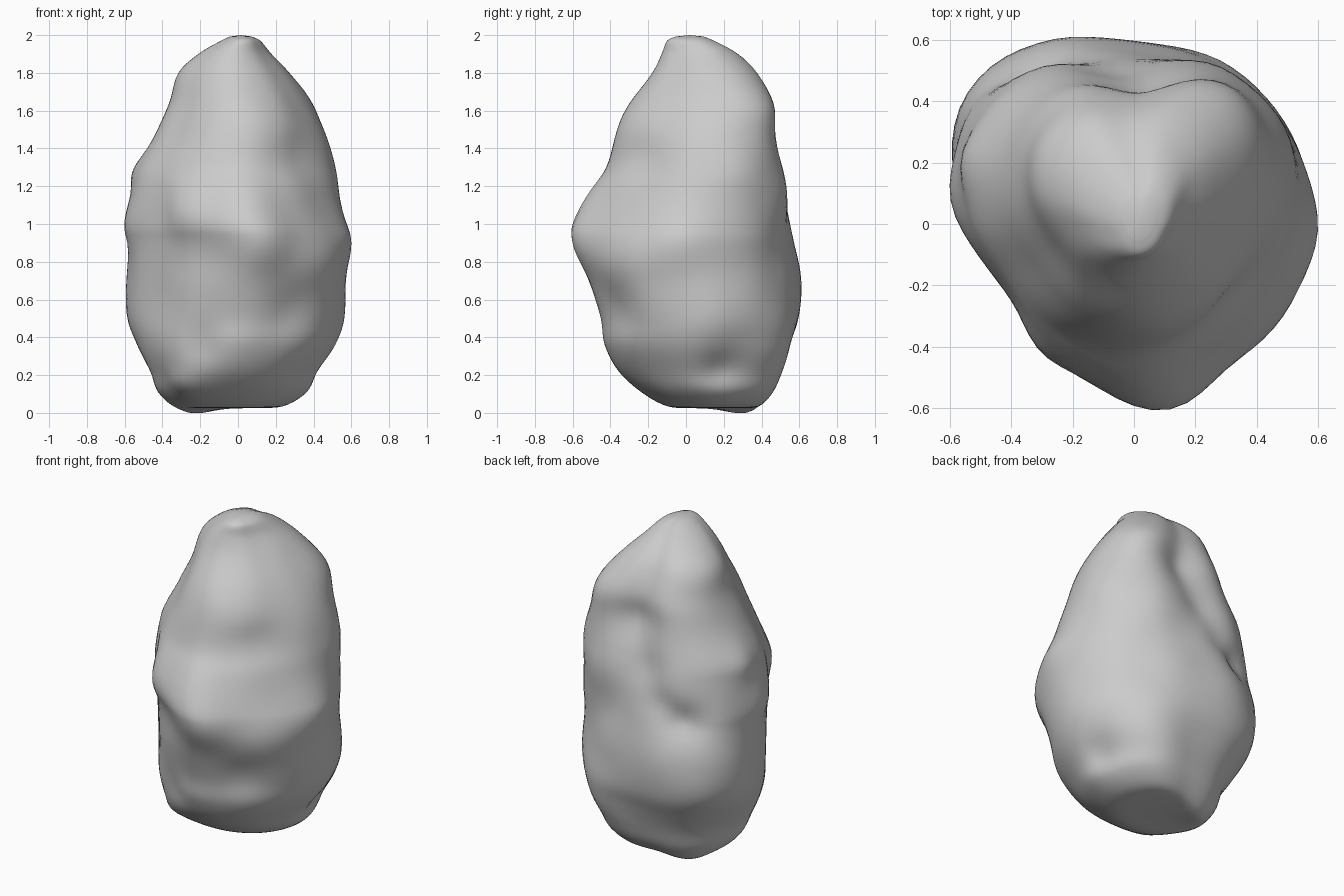
import bpy, bmesh, math
from mathutils import Vector, noise

cube = bpy.data.objects.get("Cube")
if cube:
    bpy.data.objects.remove(cube, do_unlink=True)

SEGMENTS, STEPS = 72, 5

# Boulder girth by height: z, right edge, left edge, front edge, back edge
LEVELS = [
    (.025, -.2, .06, .04, .28), (.035, -.33, .24, -.1, .38), (.11, -.42, .37, -.24, .46),
    (.22, -.46, .43, -.36, .51), (.36, -.53, .52, -.43, .56), (.5, -.58, .56, -.45, .6),
    (.7, -.58, .56, -.49, .6), (.9, -.58, .57, -.5, .57), (1, -.58, .56, -.5, .56),
    (1.18, -.56, .54, -.46, .54), (1.3, -.53, .515, -.41, .515), (1.48, -.43, .46, -.36, .47),
    (1.64, -.36, .38, -.29, .45), (1.8, -.31, .27, -.18, .38), (1.9, -.21, .18, -.13, .28),
    (1.97, -.09, .12, -.1, .15), (1.993, -.04, .07, -.05, .09),
]

# Cross-section radii, every thirty degrees from +x
BASE = [1, 1.03, 1.1, .97, 1, 1, .98, .95, 1, .98, .95, .95]
LOWER = [1, 1, .97, .98, 1.08, 1.13, .99, .86, .88, .95, .95, .97]
UPPER = [.97, 1.09, 1.08, .92, 1.06, 1.08, 1, .9, .94, .97, .94, .89]

# Hollows and lumps: centre, radius, push outward
DENTS = [
    # Slanting ridge around the front and left
    ((.1, -.5, .91), .17, .105), ((.05, -.48, 1.12), .15, .045), ((.4, -.32, .8), .2, .05),
    ((.57, -.04, .9), .16, .04), ((-.25, -.38, 1.07), .14, .045), ((-.1, -.46, 1), .13, .025),
    ((-.58, .08, 1), .13, .025), ((-.52, .2, 1.27), .1, .025),
    # Hollows under the ridge and the front foot
    ((.3, -.36, .58), .14, -.03), ((-.2, -.38, .37), .12, -.03), ((-.3, -.24, .12), .1, .03),
    # Back groove climbing to a channel, with swellings beside it
    ((-.33, .49, .96), .1, -.06), ((-.2, .52, 1.05), .1, -.03), ((-.1, .52, 1.22), .12, -.03),
    ((.05, .46, 1.5), .13, -.035), ((-.42, .46, .66), .28, .035), ((-.32, .36, 1.5), .2, .02),
    # Back left shoulder and the hollow near the ground
    ((.3, .38, 1.62), .18, .04), ((.43, .2, .24), .11, -.035),
    # Upper front crease
    ((.27, -.22, 1.34), .13, -.02), ((.06, -.25, 1.5), .13, .02),
]


def cubic(a, b, c, d, t):
    return b + t * (c - a + t * (2 * a - 5 * b + 4 * c - d + t * (3 * (b - c) + d - a))) / 2


def outline(radii):
    """Smooth closed section, fitted to the box from -1 to 1."""
    n, pts = len(radii), []
    for i in range(SEGMENTS):
        k, t = divmod(i * n / SEGMENTS, 1)
        r = cubic(*(radii[(int(k) + j) % n] for j in (-1, 0, 1, 2)), t)
        a = math.tau * i / SEGMENTS
        pts.append((r * math.cos(a), r * math.sin(a)))
    fitted = []
    for axis in zip(*pts):
        lo, hi = min(axis), max(axis)
        fitted.append([2 * (v - lo) / (hi - lo) - 1 for v in axis])
    return [Vector(p) for p in zip(*fitted)]


def smooth_levels():
    """Interpolate the girth table."""
    last = len(LEVELS) - 1
    for i in range(last):
        near = [LEVELS[min(max(i + j, 0), last)] for j in (-1, 0, 1, 2)]
        for s in range(STEPS):
            yield [cubic(*column, s / STEPS) for column in zip(*near)]
    yield LEVELS[-1]


def ease(z, start, end):
    t = min(max((z - start) / (end - start), 0), 1)
    return t * t * (3 - 2 * t)


def weather(p):
    """Push a surface point in or out with dents and slight roughness."""
    out = Vector((p.x, p.y, 0)).normalized()
    push = .01 * noise.noise(p * 4) * min(1, p.xy.length * 3)
    for centre, radius, amount in DENTS:
        push += amount * math.exp(-((p - Vector(centre)).length / radius) ** 2)
    return p + out * push


# Loft the sections into a closed boulder
sections = list(zip(outline(BASE), outline(LOWER), outline(UPPER)))
bm = bmesh.new()
rings = []
for z, x0, x1, y0, y1 in smooth_levels():
    ring = []
    for base, lower, upper in sections:
        u, v = base.lerp(lower, ease(z, .2, .65)).lerp(upper, ease(z, .75, 1.4))
        p = Vector(((x0 + x1 + u * (x1 - x0)) / 2, (y0 + y1 + v * (y1 - y0)) / 2, z))
        ring.append(bm.verts.new(weather(p)))
    rings.append(ring)
for a, b in zip(rings, rings[1:]):
    for i in range(SEGMENTS):
        j = (i + 1) % SEGMENTS
        bm.faces.new((a[i], a[j], b[j], b[i]))
for ring, tip in ((rings[0], (-.07, .16, .025)), (rings[-1], (.015, .02, 2))):
    centre = bm.verts.new(tip)
    for i in range(SEGMENTS):
        bm.faces.new((ring[i], ring[(i + 1) % SEGMENTS], centre))

# Foot lump on the underside
foot = Vector((-.24, .31, .03))
for v in bm.verts:
    v.co.z -= .03 * math.exp(-((v.co - foot).length / .13) ** 2)
bmesh.ops.recalc_face_normals(bm, faces=bm.faces)

mesh = bpy.data.meshes.new("boulder")
bm.to_mesh(mesh)
bm.free()
boulder = bpy.data.objects.new("boulder", mesh)
bpy.context.collection.objects.link(boulder)

# Stone colour
stone = bpy.data.materials.new("grey_stone")
stone.use_nodes = True
grey = (.6, .6, .6, 1)
stone.diffuse_color = grey
stone.node_tree.nodes["Principled BSDF"].inputs["Base Color"].default_value = grey
mesh.materials.append(stone)

bpy.context.view_layer.objects.active = boulder
boulder.select_set(True)
bpy.ops.object.shade_smooth()
